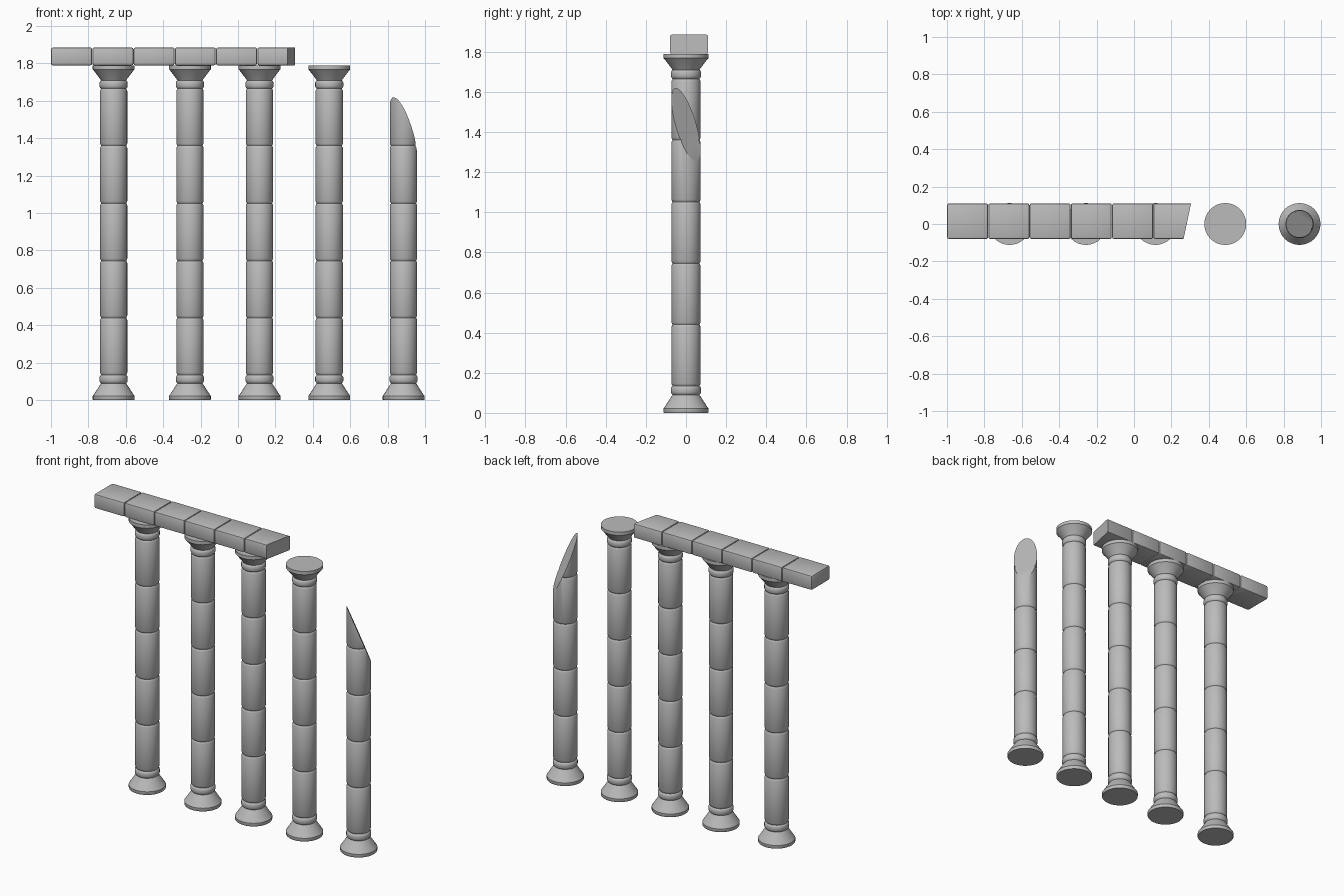
import bpy
import bmesh
import math
from mathutils import Vector

cube = bpy.data.objects.get("Cube")
if cube:
    bpy.data.objects.remove(cube, do_unlink=True)

stone = bpy.data.materials.new("grey stone")
stone.use_nodes = True
GREY = (0.5, 0.5, 0.5, 1)
stone.diffuse_color = GREY
stone.node_tree.nodes["Principled BSDF"].inputs["Base Color"].default_value = GREY

SIDES = 32
SHAFT_R, GROOVE_R, FOOT_R = 0.073, 0.067, 0.112
JOINTS = [0.135, 0.44, 0.745, 1.052, 1.36, 1.665]


def make_object(name, bm, angle=35):
    bmesh.ops.recalc_face_normals(bm, faces=bm.faces)
    mesh = bpy.data.meshes.new(name)
    bm.to_mesh(mesh)
    bm.free()
    mesh.materials.append(stone)
    obj = bpy.data.objects.new(name, mesh)
    bpy.context.collection.objects.link(obj)
    bpy.ops.object.select_all(action='DESELECT')
    obj.select_set(True)
    bpy.context.view_layer.objects.active = obj
    bpy.ops.object.shade_smooth_by_angle(angle=math.radians(angle))
    return obj


def cut(bm, point, normal):
    """Remove everything on the normal's side and cap the opening."""
    geom = bm.verts[:] + bm.edges[:] + bm.faces[:]
    res = bmesh.ops.bisect_plane(bm, geom=geom, plane_co=point,
                                 plane_no=normal, clear_outer=True)
    edges = [e for e in res["geom_cut"] if isinstance(e, bmesh.types.BMEdge)]
    bmesh.ops.contextual_create(bm, geom=edges)


def drum(z0, z1, r, bevel):
    """Profile of one stone drum with rounded rims."""
    return [(GROOVE_R, z0), (r - bevel * 0.25, z0 + bevel * 0.45), (r, z0 + bevel),
            (r, z1 - bevel), (r - bevel * 0.25, z1 - bevel * 0.45), (GROOVE_R, z1)]


def column_profile():
    foot = [(FOOT_R - 0.002, 0), (FOOT_R, 0.003), (FOOT_R, 0.022),
            (FOOT_R - 0.006, 0.03), (0.072, 0.083), (0.067, 0.09)]
    pts = foot + drum(0.09, JOINTS[0], 0.075, 0.012)[1:]
    for z0, z1 in zip(JOINTS, JOINTS[1:]):
        pts += drum(z0, z1, SHAFT_R, 0.012)[1:]
    pts += drum(JOINTS[-1], 1.71, 0.075, 0.012)[1:]
    pts += [(0.072, 1.717), (FOOT_R - 0.006, 1.762), (FOOT_R, 1.768), (FOOT_R, 1.79)]
    return pts


def column(name, x, broken=False):
    bm = bmesh.new()
    rings = []
    for r, z in column_profile():
        rings.append([bm.verts.new((x + r * math.cos(math.tau * i / SIDES),
                                    r * math.sin(math.tau * i / SIDES), z))
                      for i in range(SIDES)])
    for low, high in zip(rings, rings[1:]):
        for i in range(SIDES):
            j = (i + 1) % SIDES
            bm.faces.new((low[i], low[j], high[j], high[i]))
    bm.faces.new(rings[0][::-1])
    bm.faces.new(rings[-1])
    if broken:
        cut(bm, Vector((x, 0, 1.435)), Vector((1.82, 1.75, 1)).normalized())
    make_object(name, bm)


# Four whole columns and one snapped diagonally
for n, x in enumerate((-0.665, -0.257, 0.115, 0.488)):
    column(f"column_{n + 1}", x)
column("broken_column", 0.885, broken=True)

# Lintel of chamfered blocks, the last one sheared off at a slant
BLOCK, GAP = 0.2205, 0.002
FRONT, BACK, BOTTOM, TOP = -0.08, 0.11, 1.79, 1.885
for n in range(6):
    x0 = -1 + n * BLOCK
    bm = bmesh.new()
    bmesh.ops.create_cube(bm, size=1)
    for v in bm.verts:
        v.co = (x0 + (v.co.x + 0.5) * (BLOCK - GAP) + GAP / 2,
                BACK if v.co.y > 0 else FRONT, TOP if v.co.z > 0 else BOTTOM)
    bmesh.ops.bevel(bm, geom=bm.edges[:], offset=0.009, segments=2,
                    profile=0.5, affect='EDGES')
    if n == 5:
        for v in bm.verts:
            if v.co.x > x0 + BLOCK / 2:
                v.co.x += 0.06
        cut(bm, Vector((0.265, FRONT, BOTTOM)), Vector((0.19, -0.04, 0)).normalized())
    make_object(f"lintel_block_{n + 1}", bm, 25)
